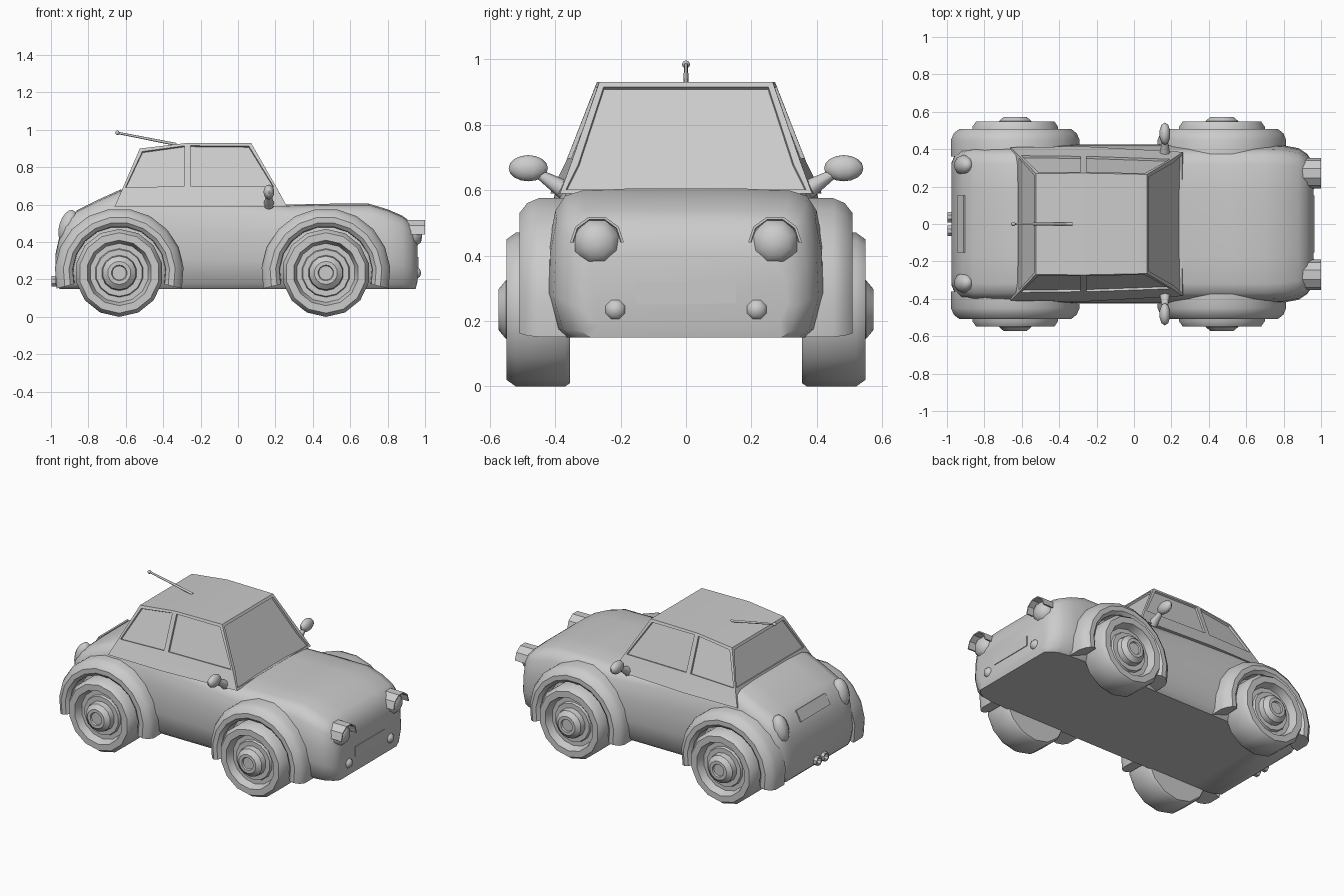
import bpy, bmesh
from math import sin, cos, pi, radians
from mathutils import Vector

if "Cube" in bpy.data.objects:
    bpy.data.objects.remove(bpy.data.objects["Cube"])

paint = bpy.data.materials.new("plain_grey")
paint.use_nodes = True
GREY = (0.6, 0.6, 0.6, 1)
paint.diffuse_color = GREY
paint.node_tree.nodes["Principled BSDF"].inputs["Base Color"].default_value = GREY


def finish(name, bm, angle=35):
    """Turn a bmesh into a shaded object."""
    bmesh.ops.recalc_face_normals(bm, faces=bm.faces)
    mesh = bpy.data.meshes.new(name)
    bm.to_mesh(mesh)
    bm.free()
    mesh.materials.append(paint)
    obj = bpy.data.objects.new(name, mesh)
    bpy.context.collection.objects.link(obj)
    bpy.ops.object.select_all(action='DESELECT')
    obj.select_set(True)
    bpy.context.view_layer.objects.active = obj
    bpy.ops.object.shade_smooth_by_angle(angle=radians(angle))
    return obj


def skin(bm, rings, loop=True, wrap=False, caps=True):
    """Bridge rows of points with quads."""
    rows = [[bm.verts.new(p) for p in ring] for ring in rings]
    pairs = list(zip(rows, rows[1:])) + ([(rows[-1], rows[0])] if wrap else [])
    for a, b in pairs:
        n = len(a)
        for i in range(n if loop else n - 1):
            j = (i + 1) % n
            bm.faces.new((a[i], a[j], b[j], b[i]))
    if caps:
        bm.faces.new(rows[0])
        bm.faces.new(rows[-1])


def lathe(name, profile, centre, axis, side=1, n=14, angle=35):
    """Full turn of (radius, offset) points about the x or y axis."""
    bm = bmesh.new()
    c = Vector(centre)
    rings = []
    for r, t in profile:
        turn = [2 * pi * (i + 0.5) / n for i in range(n)]
        rings.append([c + spin(r, t * side, a, axis) for a in turn])
    skin(bm, rings)
    return finish(name, bm, angle)


def spin(r, t, a, axis):
    if axis == 'y':
        return Vector((r * cos(a), t, r * sin(a)))
    return Vector((t, r * cos(a), r * sin(a)))


def arch(name, profile, centre, axis, side, start, end, n):
    """Closed profile swept through part of a turn."""
    bm = bmesh.new()
    c = Vector(centre)
    rings = []
    for i in range(n + 1):
        a = radians(start + (end - start) * i / n)
        rings.append([c + spin(r, t * side, a, axis) for r, t in profile])
    skin(bm, rings)
    return finish(name, bm)


def ball(name, centre, size, tilt=0, u=10, v=8):
    bm = bmesh.new()
    bmesh.ops.create_uvsphere(bm, u_segments=u, v_segments=v, radius=1)
    for vert in bm.verts:
        x, y, z = (vert.co[i] * size[i] for i in range(3))
        vert.co = Vector(centre) + Vector((x * cos(tilt) + z * sin(tilt), y,
                                           z * cos(tilt) - x * sin(tilt)))
    return finish(name, bm, 50)


def rod(name, p, q, r0, r1, n=8):
    bm = bmesh.new()
    p, q = Vector(p), Vector(q)
    rot = (q - p).to_track_quat('Z', 'Y')
    rings = [[c + rot @ Vector((r * cos(2 * pi * i / n), r * sin(2 * pi * i / n), 0))
              for i in range(n)] for c, r in ((p, r0), (q, r1))]
    skin(bm, rings)
    return finish(name, bm, 50)


def plate(name, centre, width, height, tilt):
    """Thin plate facing along x, leaning by tilt."""
    bm = bmesh.new()
    bmesh.ops.create_cube(bm, size=1)
    for v in bm.verts:
        x, y, z = v.co.x * 0.009, v.co.y * width, v.co.z * height
        v.co = Vector(centre) + Vector((x * cos(tilt) + z * sin(tilt), y,
                                        z * cos(tilt) - x * sin(tilt)))
    return finish(name, bm)


# Body shell: stations of x, half width, floor, top
stations = [(-0.975, 0.33, 0.17, 0.34), (-0.955, 0.375, 0.15, 0.43), (-0.92, 0.405, 0.15, 0.52),
            (-0.86, 0.42, 0.15, 0.57), (-0.75, 0.425, 0.15, 0.625), (-0.63, 0.425, 0.15, 0.68),
            (-0.45, 0.425, 0.15, 0.67), (-0.1, 0.425, 0.15, 0.64), (0.26, 0.425, 0.15, 0.60),
            (0.5, 0.425, 0.15, 0.605), (0.7, 0.425, 0.15, 0.605), (0.8, 0.42, 0.15, 0.575),
            (0.88, 0.405, 0.15, 0.54), (0.925, 0.375, 0.15, 0.505), (0.95, 0.34, 0.15, 0.45),
            (0.96, 0.31, 0.19, 0.40)]
section = [(0.86, 0.0), (0.93, 0.06), (1.0, 0.32), (0.985, 0.62), (0.94, 0.85), (0.87, 0.95),
           (0.75, 0.985), (0.4, 1.0)]
rings = []
for x, w, lo, hi in stations:
    half = [(x, w * u, lo + (hi - lo) * v) for u, v in section]
    rings.append(half + [(px, -py, pz) for px, py, pz in reversed(half)])
bm = bmesh.new()
skin(bm, rings)
finish("body_shell", bm, 40)

# Cabin with recessed windows: columns of windscreen, pillar and rear corners
columns = {"f": [(0.262, 0.385, 0.59), (0.21, 0.35, 0.685), (0.07, 0.265, 0.93)],
           "m": [(-0.27, 0.415, 0.59), (-0.27, 0.368, 0.685), (-0.27, 0.272, 0.93)],
           "r": [(-0.66, 0.41, 0.59), (-0.62, 0.37, 0.68), (-0.525, 0.27, 0.90)]}
bm = bmesh.new()
V = {(k, i, s): bm.verts.new((x, y * s, z))
     for k, col in columns.items() for i, (x, y, z) in enumerate(col) for s in (1, -1)}
panes = []
for s in (1, -1):
    for a, b in ("fm", "mr"):
        bm.faces.new([V[a, 0, s], V[b, 0, s], V[b, 1, s], V[a, 1, s]])
        panes.append(bm.faces.new([V[a, 1, s], V[b, 1, s], V[b, 2, s], V[a, 2, s]]))
for a, b in ("fm", "mr"):
    bm.faces.new([V[a, 2, 1], V[b, 2, 1], V[b, 2, -1], V[a, 2, -1]])
panes.append(bm.faces.new([V["f", i, 1] for i in (0, 1, 2)] + [V["f", i, -1] for i in (2, 1, 0)]))
bm.faces.new([V["r", 0, 1], V["r", 1, 1], V["r", 1, -1], V["r", 0, -1]])
panes.append(bm.faces.new([V["r", 1, 1], V["r", 2, 1], V["r", 2, -1], V["r", 1, -1]]))
bm.faces.new([V[k, 0, s] for k, s in (("f", 1), ("m", 1), ("r", 1), ("r", -1), ("m", -1), ("f", -1))])
bmesh.ops.recalc_face_normals(bm, faces=bm.faces)
bmesh.ops.inset_individual(bm, faces=panes, thickness=0.022, depth=0)
bmesh.ops.inset_individual(bm, faces=panes, thickness=0.002, depth=-0.012)
finish("cabin", bm, 25)

# Wheels and fenders
tyre = [(0.225, 0.355), (0.235, 0.37), (0.235, 0.52), (0.215, 0.548), (0.175, 0.548),
        (0.158, 0.50), (0.13, 0.50), (0.125, 0.515), (0.095, 0.515), (0.09, 0.55),
        (0.062, 0.573), (0.042, 0.573), (0.038, 0.563)]
fender = [(0.345, 0.36), (0.345, 0.45), (0.33, 0.485), (0.30, 0.508), (0.27, 0.508),
          (0.25, 0.49), (0.245, 0.36)]
for end, x in (("front", 0.47), ("rear", -0.635)):
    for side, label in ((1, "left"), (-1, "right")):
        lathe(f"{end}_{label}_wheel", tyre, (x, 0, 0.235), 'y', side)
        arch(f"{end}_{label}_fender", fender, (x, 0, 0.235), 'y', side, -14, 194, 11)

# Lamps and mirrors
lens = [(0.05, 0.86), (0.075, 0.92), (0.07, 0.95), (0.045, 0.978), (0.012, 0.985)]
visor = [(0.07, 0.90), (0.082, 0.90), (0.082, 1.0), (0.074, 1.0)]
fog = [(0.034, 0.93), (0.034, 0.957), (0.022, 0.973), (0.005, 0.978)]
for s, label in ((1, "left"), (-1, "right")):
    lathe(f"{label}_headlight", lens, (0, 0.272 * s, 0.44), 'x', n=8, angle=50)
    arch(f"{label}_headlight_visor", visor, (0, 0.272 * s, 0.44), 'x', 1, 0, 180, 5)
    lathe(f"{label}_fog_lamp", fog, (0, 0.216 * s, 0.235), 'x', n=8, angle=50)
    ball(f"{label}_tail_light", (-0.91, 0.315 * s, 0.485), (0.048, 0.055, 0.09), 0.3)
    ball(f"{label}_mirror", (0.165, 0.482 * s, 0.667), (0.03, 0.06, 0.04))
    rod(f"{label}_mirror_arm", (0.165, 0.37 * s, 0.60), (0.165, 0.45 * s, 0.65), 0.03, 0.014)

# Number plates
plate("front_plate", (0.96, 0, 0.287), 0.305, 0.066, 0)
plate("rear_plate", (-0.925, 0, 0.51), 0.305, 0.075, 0.52)

# Twin exhaust
pipe = [(0.03, -0.93), (0.03, -0.998), (0.02, -0.998), (0.018, -0.97)]
for s, label in ((1, "left"), (-1, "right")):
    lathe(f"{label}_exhaust", pipe, (0, 0.037 * s, 0.19), 'x', n=8)

# Roof aerial
rod("aerial", (-0.33, 0, 0.922), (-0.65, 0, 0.985), 0.008, 0.006)
ball("aerial_tip", (-0.645, 0, 0.984), (0.012, 0.012, 0.012))
